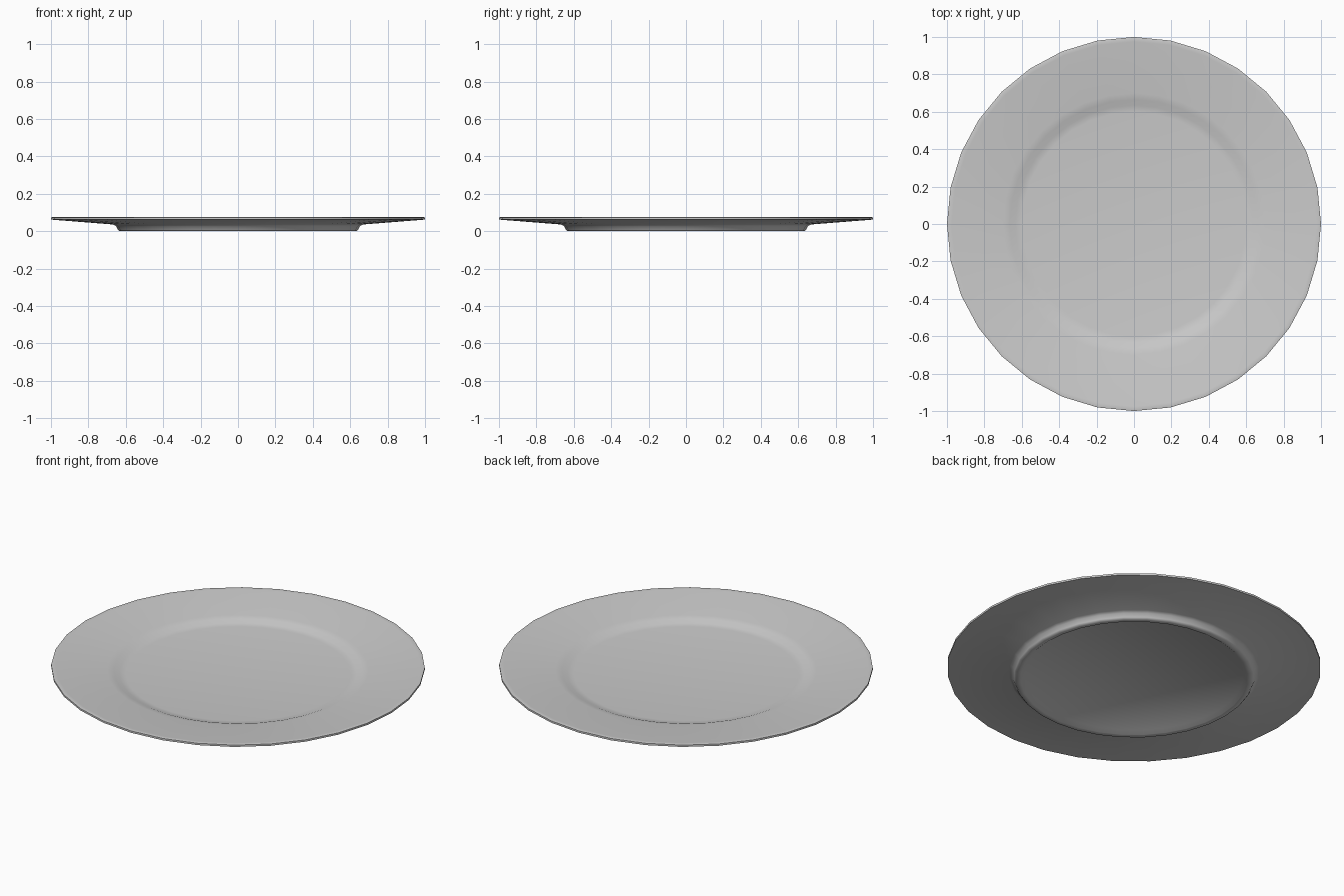
import bpy, bmesh
from math import cos, sin, tau, radians

if "Cube" in bpy.data.objects:
    bpy.data.objects.remove(bpy.data.objects["Cube"])

SIDES = 32

# Half profile (radius, height): underside recess, foot, rim, then the well on top
profile = [
    (0.585, 0.016), (0.607, 0.0), (0.635, 0.0), (0.642, 0.008), (0.652, 0.028), (0.67, 0.036),
    (1.0, 0.062), (1.0, 0.073), (0.992, 0.075), (0.975, 0.073),
    (0.70, 0.050), (0.665, 0.044), (0.635, 0.032), (0.60, 0.028),
]

bm = bmesh.new()
rings = [[bm.verts.new((r * cos(tau * i / SIDES), r * sin(tau * i / SIDES), z))
          for i in range(SIDES)] for r, z in profile]

# Revolved surface
for a, b in zip(rings, rings[1:]):
    for i in range(SIDES):
        j = (i + 1) % SIDES
        bm.faces.new((a[i], a[j], b[j], b[i]))

# Flat recess floor and well floor
bm.faces.new(rings[0][::-1])
bm.faces.new(rings[-1])
bmesh.ops.recalc_face_normals(bm, faces=bm.faces)

mesh = bpy.data.meshes.new("plate")
bm.to_mesh(mesh)
bm.free()
plate = bpy.data.objects.new("plate", mesh)
bpy.context.collection.objects.link(plate)

# Smooth shading with a crisp rim
bpy.context.view_layer.objects.active = plate
plate.select_set(True)
bpy.ops.object.shade_smooth_by_angle(angle=radians(60))
